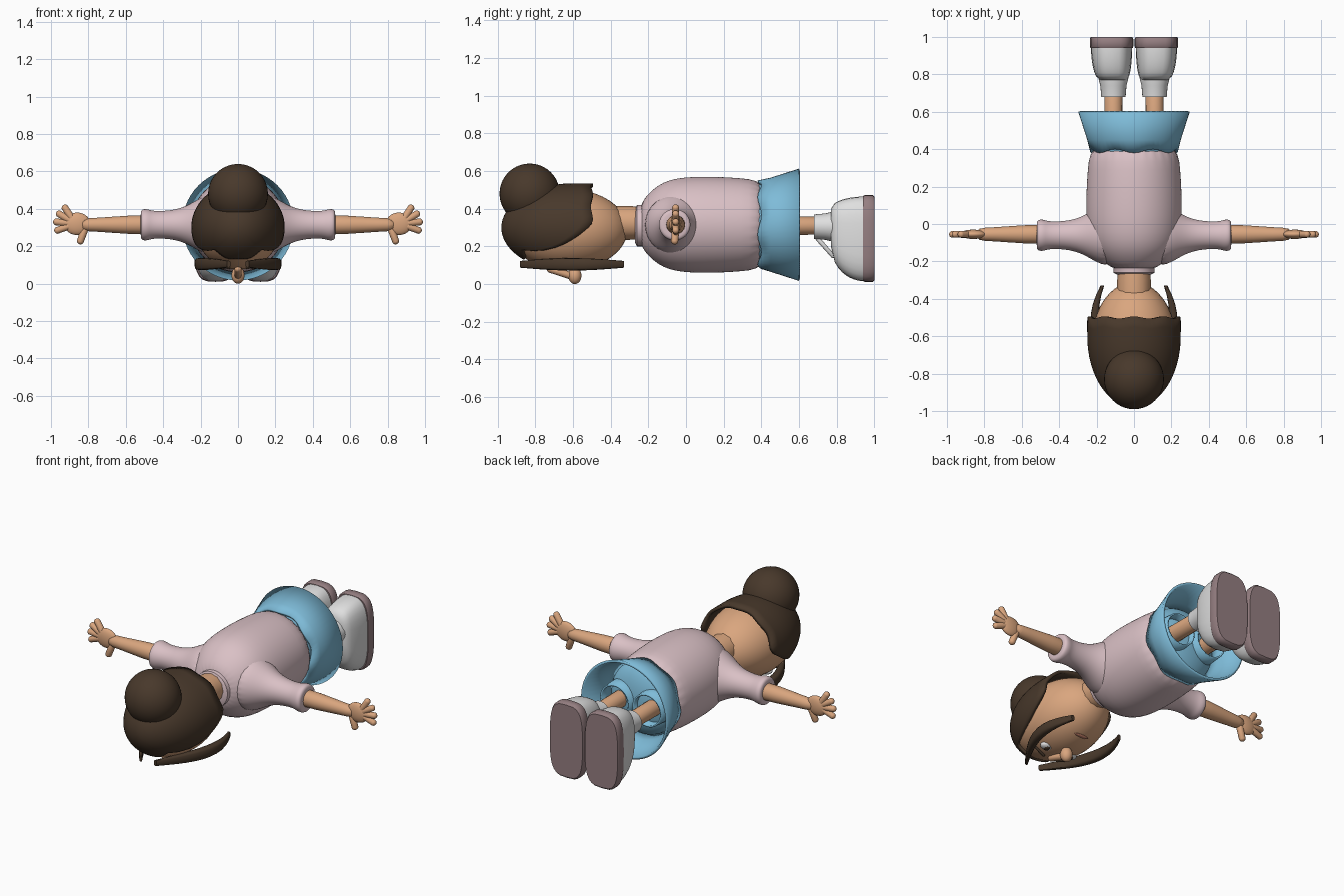
import bpy, bmesh
from math import sin, cos, pi, sqrt, copysign
from mathutils import Vector, Matrix

if "Cube" in bpy.data.objects:
    bpy.data.objects.remove(bpy.data.objects["Cube"])


def material(name, red, green, blue):
    colour = (red, green, blue, 1)
    made = bpy.data.materials.new(name)
    made.use_nodes = True
    made.diffuse_color = colour
    shader = made.node_tree.nodes["Principled BSDF"]
    shader.inputs["Base Color"].default_value = colour
    shader.inputs["Roughness"].default_value = .8
    return made


SKIN = material("skin", .7, .38, .21)
HAIR = material("dark brown hair", .065, .04, .024)
PINK = material("pale pink knit", .7, .53, .56)
BLUE = material("sky blue cloth", .21, .5, .69)
WHITE = material("white", .74, .74, .74)
SOLE = material("mauve sole", .3, .21, .22)
LIP = material("lip", .5, .2, .13)


def finish(bm, name, mat, thickness=0, subdivide=0):
    bmesh.ops.recalc_face_normals(bm, faces=bm.faces)
    mesh = bpy.data.meshes.new(name)
    bm.to_mesh(mesh)
    bm.free()
    mesh.materials.append(mat)
    part = bpy.data.objects.new(name, mesh)
    bpy.context.collection.objects.link(part)
    if thickness:
        solid = part.modifiers.new("thickness", "SOLIDIFY")
        solid.thickness = thickness
        solid.offset = -1
    if subdivide:
        rounding = part.modifiers.new("rounding", "SUBSURF")
        rounding.levels = rounding.render_levels = subdivide
    bpy.ops.object.select_all(action="DESELECT")
    part.select_set(True)
    bpy.context.view_layer.objects.active = part
    bpy.ops.object.shade_smooth_by_angle(angle=pi if subdivide else pi / 4)


def bridge(bm, rows):
    for near, far in zip(rows, rows[1:]):
        for i in range(len(near)):
            bm.faces.new((near[i - 1], near[i], far[i], far[i - 1]))


def signed_power(value, power):
    return copysign(abs(value) ** (2 / power), value)


def loft(name, mat, rings, axis="y", power=2, caps=True, sides=28, wave=0, **options):
    """Each ring: position on the axis, centre across, centre z, radius across, radius z."""
    bm = bmesh.new()
    rows = []
    for place, across, height, wide, tall in rings:
        row = []
        for i in range(sides):
            angle = 2 * pi * i / sides
            u = across + wide * signed_power(cos(angle), power)
            z = height + tall * signed_power(sin(angle), power)
            p = place if rows else place + wave * sin(7 * angle)
            row.append(bm.verts.new((u, p, z) if axis == "y" else (p, u, z)))
        rows.append(row)
    bridge(bm, rows)
    if caps:
        bm.faces.new(rows[0])
        bm.faces.new(rows[-1])
    finish(bm, name, mat, **options)


def turned(name, mat, profile, across=0, height=.315, side=1, **options):
    """Round loft from pairs of position and radius."""
    rings = [(side * place, across, height, radius, radius) for place, radius in profile]
    loft(name, mat, rings, **options)


def ball(name, mat, centre, size):
    bm = bmesh.new()
    bmesh.ops.create_uvsphere(bm, u_segments=40, v_segments=20, radius=1)
    bmesh.ops.scale(bm, vec=size, verts=bm.verts)
    bmesh.ops.translate(bm, vec=centre, verts=bm.verts)
    finish(bm, name, mat)


def capsule(name, mat, start, end, radius):
    start = Vector(start)
    reach = Vector(end) - start
    bm = bmesh.new()
    bmesh.ops.create_uvsphere(bm, u_segments=16, v_segments=10, radius=radius)
    for vert in bm.verts:
        if vert.co.z > 0:
            vert.co.z += reach.length
    turn = reach.to_track_quat("Z", "Y").to_matrix().to_4x4()
    bmesh.ops.transform(bm, matrix=Matrix.Translation(start) @ turn, verts=bm.verts)
    finish(bm, name, mat)


def hair_cap(steps=18, sides=64):
    """Sweep from the crown to a hairline that rises over the face."""
    bm = bmesh.new()
    rows = []
    for k in range(steps):
        row = []
        for i in range(sides):
            angle = 2 * pi * i / sides
            face_side = min(1, max(0, (.2 - sin(angle)) / .9))
            hairline = -.5 - .36 * face_side ** 2 + .006 * sin(9 * angle)
            along = max(.02, k / (steps - 1)) ** 2
            y = -.98 + (hairline + .98) * along
            depth = (-.6 - y) / .38
            radius = sqrt(1 - max(0, depth) ** 2)
            x = .25 * radius * cos(angle)
            row.append(bm.verts.new((x, y, .3 + .235 * radius * sin(angle))))
        rows.append(row)
    bridge(bm, rows)
    bm.faces.new(rows[0])
    finish(bm, "hair_cap", HAIR, thickness=.02)


# Head, face and hair
ball("head", SKIN, (0, -.63, .29), (.225, .32, .215))
capsule("nose_bridge", SKIN, (0, -.72, .08), (0, -.6, .04), .02)
ball("nose_tip", SKIN, (0, -.59, .045), (.035, .035, .045))
ball("mouth", LIP, (0, -.46, .108), (.05, .012, .008))
turned("neck", SKIN, [(-.4, .09), (-.3, .09), (-.2, .08)], height=.325, sides=12)
hair_cap()
ball("hair_bun", HAIR, (0, -.83, .48), (.16, .16, .16))

# Sweater and skirt
turned("collar", PINK, [(-.2, .12), (-.21, .11), (-.26, .11), (-.27, .09)], height=.31)
turned("sweater", PINK, [(-.25, .1), (-.2, .17), (-.1, .25), (.1, .26), (.3, .25), (.45, .23)],
       subdivide=2)
turned("skirt", BLUE, [(.39, .235), (.45, .25), (.6, .298)], caps=False, sides=56, wave=.01,
       thickness=.015)
ball("skirt_lining", BLUE, (0, .4, .315), (.22, .1, .22))

for side, s in (("left", 1), ("right", -1)):
    # Eye with iris and brow
    ball(side + "_eye", WHITE, (s * .085, -.66, .1), (.04, .03, .02))
    ball(side + "_iris", HAIR, (s * .085, -.66, .085), (.018, .02, .008))
    capsule(side + "_brow", HAIR, (s * .05, -.73, .085), (s * .12, -.72, .11), .008)

    # Loose strand curving beside the cheek
    strand = []
    for k in range(12):
        t = k / 11
        width = .01 + .015 * sin(pi * t)
        strand.append((-.88 + .55 * t, s * (.05 + .16 * sin(2.3 * t)), .105, width, width + .008))
    loft(side + "_hair_strand", HAIR, strand, power=3, sides=12)

    # Sleeve with a cuff
    turned(side + "_sleeve", PINK,
           [(.1, .18), (.2, .15), (.3, .08), (.45, .07), (.48, .085), (.52, .085), (.52, .05)],
           across=-.06, side=s, axis="x", subdivide=2)

    # Arm, palm and fanned fingers
    turned(side + "_arm", SKIN, [(.4, .055), (.6, .05), (.75, .036), (.85, .036)],
           across=-.055, side=s, axis="x", subdivide=1)
    ball(side + "_palm", SKIN, (s * .86, -.055, .32), (.07, .025, .06))
    for k, finger in enumerate(("little", "ring", "middle", "index")):
        angle = 1 - .45 * k
        tip = (s * (.87 + .1 * cos(angle)), -.055, .32 + .1 * sin(angle))
        capsule(f"{side}_{finger}_finger", SKIN, (s * .87, -.055, .32), tip, .019)
    capsule(side + "_thumb", SKIN, (s * .82, -.055, .29), (s * .842, -.06, .23), .02)

    # Shorts, leg and sock
    x = s * .11
    turned(side + "_shorts_leg", BLUE, [(.4, .11), (.54, .1)], across=x, caps=False,
           thickness=.01)
    capsule(side + "_leg", SKIN, (x, .4, .31), (x, .7, .31), .05)
    turned(side + "_sock", WHITE, [(.68, .05), (.68, .065), (.74, .07), (.78, .08), (.8, .08)],
           across=x, height=.305)
    capsule(side + "_shoe_tongue", WHITE, (x, .7, .24), (x, .78, .15), .012)

    # Shoe swelling toward a flat sole
    shoe = []
    for k in range(10):
        t = k / 9
        swell = sqrt(1 - (1 - t) ** 2)
        shoe.append((.77 + .18 * t, s * (.11 + .01 * swell), .3 - .06 * swell,
                     .07 + .04 * swell, .1 + .125 * swell))
    loft(side + "_shoe", WHITE, shoe, power=3)
    sole = [(y, s * .12, .242, .116 * grow, .232 * grow)
            for y, grow in ((.94, .97), (.95, 1), (.99, 1), (1, .96))]
    loft(side + "_sole", SOLE, sole, power=3.5)
